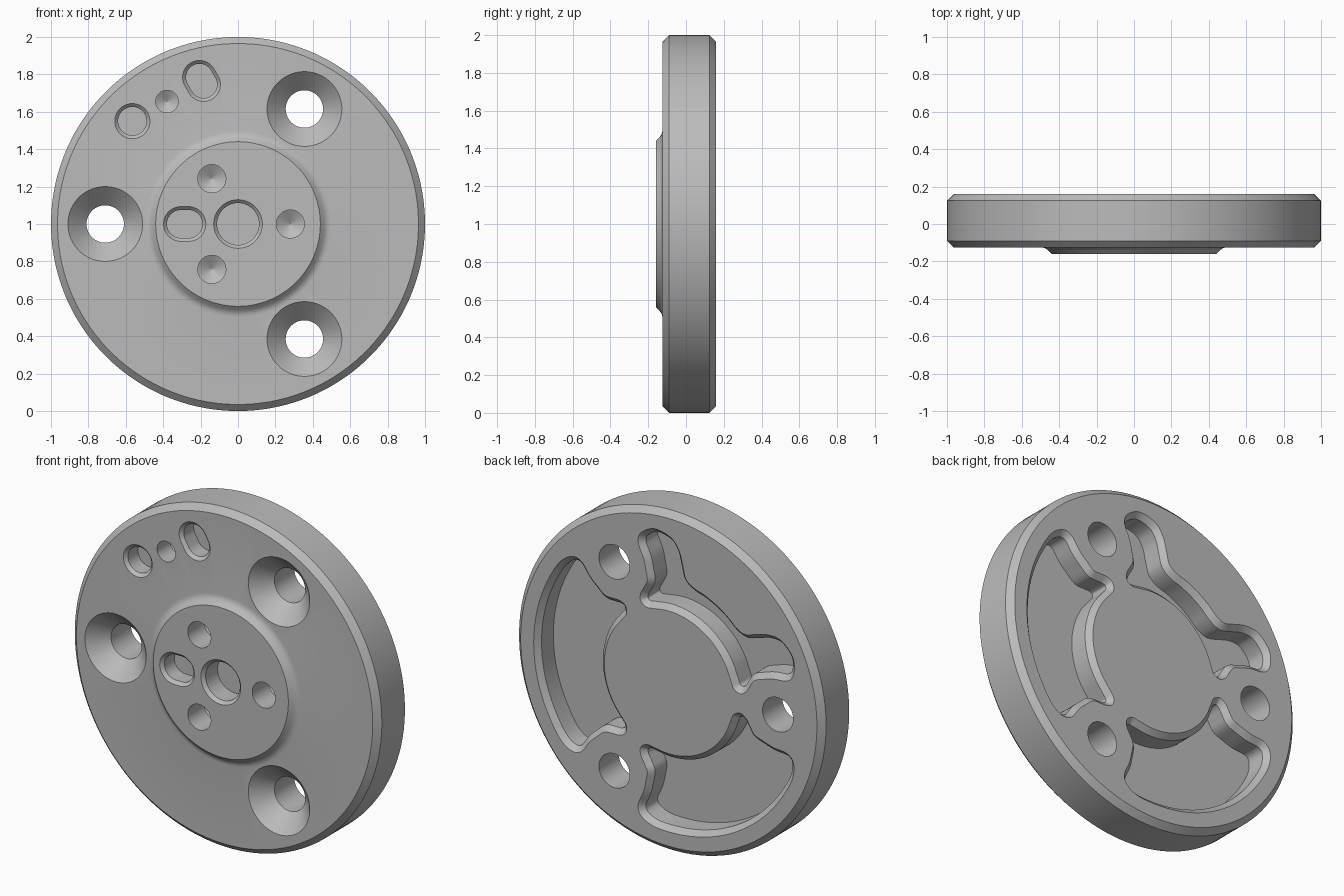
import bpy, bmesh
from math import sin, cos, radians, pi
from mathutils import Vector

if "Cube" in bpy.data.objects:
    bpy.data.objects.remove(bpy.data.objects["Cube"])

BACK, PLATE, BOSS = 0.16, -0.125, -0.16   # y of back, plate front and boss front
FLOOR = 0.02                              # y of the pocket floor


def stadium(x, z, r, length=0.0, angle=0.0, n=32):
    """Round (or stretched round) outline in the x-z plane."""
    a0 = radians(angle)
    axis = Vector((cos(a0), sin(a0))) * length / 2
    pts = []
    for i in range(2 * n):
        a = a0 - pi / 2 + pi * (i + 0.5) / n
        side = axis if i < n else -axis
        pts.append(Vector((x + r * cos(a), z + r * sin(a))) + side)
    return pts


def loft(bm, rings):
    """Closed solid through a list of (y, outline) rings."""
    loops = [[bm.verts.new((p.x, y, p.y + 1)) for p in pts] for y, pts in rings]
    for a, b in zip(loops, loops[1:]):
        for i in range(len(a)):
            j = (i + 1) % len(a)
            bm.faces.new((a[i], a[j], b[j], b[i]))
    bm.faces.new(loops[0])
    bm.faces.new(loops[-1])


def finish(bm, name):
    bmesh.ops.recalc_face_normals(bm, faces=bm.faces[:])
    mesh = bpy.data.meshes.new(name)
    bm.to_mesh(mesh)
    bm.free()
    obj = bpy.data.objects.new(name, mesh)
    bpy.context.collection.objects.link(obj)
    return obj


def smooth_loop(ctrl, steps=6):
    """Closed Catmull-Rom curve through control points."""
    out, n = [], len(ctrl)
    for i in range(n):
        a, b, c, d = (ctrl[(i + k) % n] for k in (-1, 0, 1, 2))
        for s in range(steps):
            t = s / steps
            out.append(0.5 * (2 * b + (c - a) * t + (2 * a - 5 * b + 4 * c - d) * t * t
                              + (3 * b - a - 3 * c + d) * t ** 3))
    return out


def inset(pts, dist):
    """Move a counter-clockwise outline inwards."""
    out = []
    for i, p in enumerate(pts):
        t = (pts[(i + 1) % len(pts)] - pts[i - 1]).normalized()
        out.append(p + Vector((-t.y, t.x)) * dist)
    return out


def pocket(bm, centre, outer):
    """Mirrored pocket; points are (angle from its middle, radius)."""
    inner = [(44, .58), (47, .545), (51, .51), (53, .47), (50, .43), (43, .42),
             (32, .42), (21, .42), (10, .42)]
    half = outer + [(42, .855), (44.5, .8), (44, .71)]
    half = half[:-1] + [(43.5, .71), (43.5, .64)] + inner[:]
    side = [(a, r) for a, r in half]
    # Counter-clockwise: outer arc towards +angle, round the end, back along the inner arc
    full = [(0, outer[0][1])] + side + [(0, .42)] + [(-a, r) for a, r in reversed(side)]
    ctrl = [Vector((r * cos(radians(centre + a)), r * sin(radians(centre + a)))) for a, r in full]
    edge = smooth_loop(ctrl)
    area = sum(p.x * q.y - q.x * p.y for p, q in zip(edge, edge[1:] + edge[:1]))
    if area < 0:
        edge.reverse()
    loft(bm, [(BACK + 0.01, inset(edge, -0.01)), (BACK - 0.03, inset(edge, 0.03)),
              (FLOOR, inset(edge, 0.03))])


def dowel(bm, face, x, z, r, depth, length=0.0, angle=0.0):
    """Flat-bottomed hole or slot with a chamfered mouth."""
    c = 0.018
    loft(bm, [(face - 0.01, stadium(x, z, r + 0.01, length, angle)),
              (face + c, stadium(x, z, r - c, length, angle)),
              (face + depth, stadium(x, z, r - c, length, angle))])


def drilled(bm, face, x, z, r, depth):
    """Blind hole with a conical tip."""
    loft(bm, [(face - 0.02, stadium(x, z, r)), (face + depth, stadium(x, z, r)),
              (face + depth + 0.58 * r, stadium(x, z, 0.001))])


# Disc with chamfered rims and a raised, softly blended centre boss
bm = bmesh.new()
profile = [(BOSS, .44), (-.14, .46), (-.131, .472), (-.1265, .485), (PLATE, .497),
           (PLATE, .965), (PLATE + .035, 1), (BACK - .035, 1), (BACK, .965)]
loft(bm, [(y, stadium(0, 0, r, n=64)) for y, r in profile])
disc = finish(bm, "flange_disc")

# All recesses in one cutter
bm = bmesh.new()
for deg in (60, 180, 300):                       # countersunk through holes
    x, z = .71 * cos(radians(deg)), .71 * sin(radians(deg))
    loft(bm, [(PLATE - .01, stadium(x, z, .21)), (PLATE + .1, stadium(x, z, .1)),
              (BACK + .05, stadium(x, z, .1))])
for deg in (0, 120, 240):                        # drilled holes in the boss
    drilled(bm, BOSS, .28 * cos(radians(deg)), .28 * sin(radians(deg)), .075, .15)
dowel(bm, BOSS, 0, 0, .13, .13)                  # centre bore
dowel(bm, BOSS, -.285, 0, .093, .11, .04, 0)     # boss slot
dowel(bm, PLATE, -.565, .55, .094, .11)          # outer locating hole
dowel(bm, PLATE, -.195, .765, .09, .11, .045, 120)  # outer locating slot
drilled(bm, PLATE, -.38, .655, .06, .12)

# Back pockets; the upper one leaves solid material behind the locating holes
wide = [(9, .88), (18, .88), (27, .88), (36, .88)]
narrow = [(8, .62), (15, .62), (20, .645), (22.5, .71), (25, .79), (29, .855), (36, .885)]
pocket(bm, 0, wide)
pocket(bm, 120, narrow)
pocket(bm, 240, wide)
cutter = finish(bm, "recess_cutter")
cutter.hide_render = True

cut = disc.modifiers.new("recesses", 'BOOLEAN')
cut.operation, cut.solver, cut.object = 'DIFFERENCE', 'EXACT', cutter
bpy.ops.object.select_all(action='DESELECT')
disc.select_set(True)
bpy.context.view_layer.objects.active = disc
bpy.ops.object.modifier_apply(modifier=cut.name)
bpy.data.objects.remove(cutter)

# Plain grey metal
grey = bpy.data.materials.new("plain_grey")
grey.use_nodes = True
colour = (.5, .5, .5, 1)
grey.diffuse_color = colour
grey.node_tree.nodes["Principled BSDF"].inputs["Base Color"].default_value = colour
disc.data.materials.clear()
disc.data.materials.append(grey)
bpy.ops.object.shade_smooth_by_angle(angle=radians(28))
